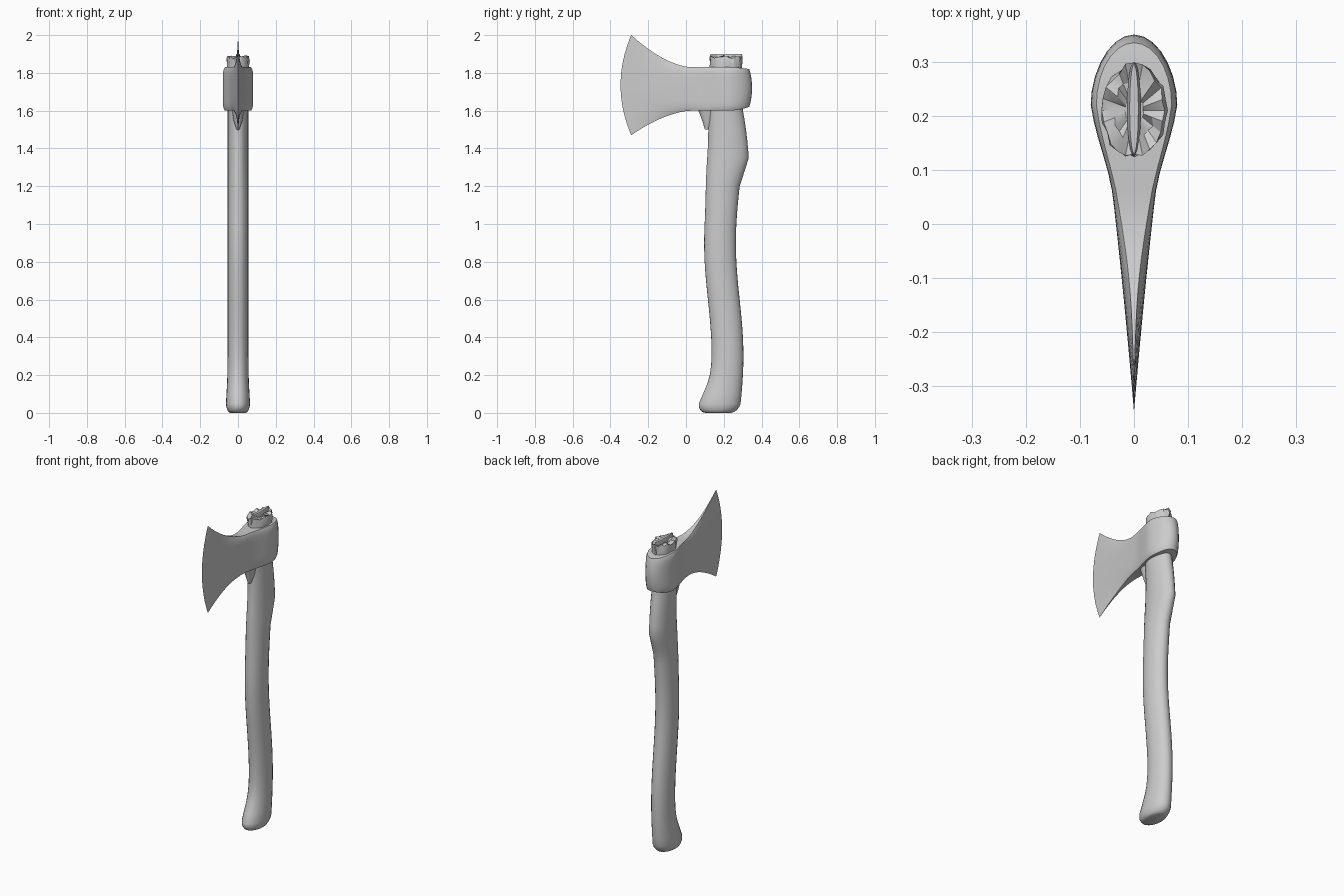
import bpy, bmesh, math, random

random.seed(4)
cube = bpy.data.objects.get("Cube")
if cube:
    bpy.data.objects.remove(cube)

shade = 0.6
grey = bpy.data.materials.new("plain grey")
grey.use_nodes = True
grey.diffuse_color = (shade, shade, shade, 1)
grey.node_tree.nodes["Principled BSDF"].inputs["Base Color"].default_value = grey.diffuse_color


def loft(name, rings, angle=40):
    """Skin a list of closed rings with equal point counts and cap both ends."""
    bm = bmesh.new()
    loops = [[bm.verts.new(point) for point in ring] for ring in rings]
    count = len(loops[0])
    for lower, upper in zip(loops, loops[1:]):
        for i in range(count):
            j = (i + 1) % count
            bm.faces.new((lower[i], lower[j], upper[j], upper[i]))
    bm.faces.new(loops[0][::-1])
    bm.faces.new(loops[-1])
    bmesh.ops.remove_doubles(bm, verts=bm.verts, dist=0.0004)
    bmesh.ops.recalc_face_normals(bm, faces=bm.faces)
    mesh = bpy.data.meshes.new(name)
    bm.to_mesh(mesh)
    bm.free()
    mesh.materials.append(grey)
    part = bpy.data.objects.new(name, mesh)
    bpy.context.collection.objects.link(part)
    bpy.ops.object.select_all(action='DESELECT')
    part.select_set(True)
    bpy.context.view_layer.objects.active = part
    bpy.ops.object.shade_smooth_by_angle(angle=math.radians(angle))


def oval(height, front, back, half_width, rough=0):
    """Horizontal oval ring, optionally roughened."""
    ring = []
    count = 24
    for i in range(count):
        turn = math.tau * i / count
        radius = 1 + random.uniform(-rough, rough)
        ring.append((half_width * radius * math.cos(turn),
                     (front + back) / 2 + (back - front) / 2 * radius * math.sin(turn),
                     height + random.uniform(-rough, rough) / 8))
    return ring


def ease(value, start, stop):
    """Smooth step from zero at start to one at stop."""
    t = min(1, max(0, (value - start) / (stop - start)))
    return t * t * (3 - 2 * t)


def handle_ring(height):
    """Wavy handle with a flared toe at the foot and a hump below the head."""
    centre = 0.2 + 0.02 * math.cos(math.tau * (height - 0.3) / 1.2)
    toe = math.exp(-(height / 0.14) ** 2)
    above = height - 1.35
    hump = max(0, 1 - abs(above) / (0.25 if above > 0 else 0.15))
    front = centre - 0.084 - 0.06 * toe - 0.018 * ease(height, 1, 1.35)
    back = centre + 0.084 + 0.034 * hump
    # Round off the foot
    inset = (back - front) / 2 * max(0, 0.4 - 2 * math.sqrt(height))
    half_width = 0.055 + 0.01 * toe - inset / 2
    return oval(height, front + inset, back - inset, half_width)


heights = [0, 0.005, 0.015, 0.03] + [step / 20 for step in range(1, 36)]
loft("handle", [handle_ring(height) for height in heights])


def end_ring(height, scale, rough):
    """Cross-section of the handle where it pokes out of the head."""
    depth = 0.083 * scale
    return oval(height, 0.21 - depth, 0.21 + depth, 0.058 * scale, rough)


# Splintered handle end, dished in the middle
loft("handle_end", [end_ring(1.75, 1, 0), end_ring(1.83, 1, 0.04),
                    end_ring(1.87, 1.03, 0.08), end_ring(1.885, 1, 0.08),
                    end_ring(1.88, 0.65, 0.1), end_ring(1.87, 0.3, 0.1)], 30)

# Wedge driven into the handle end
loft("wedge", [oval(1.8, 0.13, 0.295, 0.01), oval(1.885, 0.125, 0.3, 0.013),
               oval(1.9, 0.13, 0.295, 0.008)])

# Splinter under the head, in front of the handle
loft("splinter", [oval(1.5, 0.1, 0.125, 0.008), oval(1.55, 0.085, 0.15, 0.024),
                  oval(1.63, 0.055, 0.18, 0.036)])


def head_section(depth):
    """Upright section of the head, from the thin flared blade to the round eye."""
    flare = max(0, (0.03 - depth) / 0.32)
    rear = max(0, (depth - 0.22) / 0.115)
    top = 1.83 + 0.17 * flare ** 1.7 - 0.01 * rear ** 2
    bottom = 1.6 - 0.13 * flare ** 1.7 + 0.02 * rear ** 2
    bulge = 0.057 * flare ** 2 - 0.015 * rear ** 2
    if rear > 0:
        half_width = 0.08 * math.sqrt(max(0, 1 - rear ** 2))
    else:
        half_width = 0.115 * (depth + 0.29) + 0.021 * ease(depth, 0.05, 0.22)
    eye = ease(depth, -0.2, 0.12)
    thinning = 0.7 - 0.57 * eye
    side = []
    rows = 14
    for row in range(rows + 1):
        # Rows crowd together towards the upper and lower rims
        u = -math.cos(math.pi * row / rows)
        width = half_width * (1 - thinning * abs(u) ** (3 + 5 * eye))
        # Worn nicks along the cutting edge
        nick = random.uniform(0, 0.005) if flare == 1 and 0 < row < rows else 0
        side.append((max(width, 0.0001), depth - bulge * (1 - u * u) + nick,
                     (bottom + top) / 2 + u * (top - bottom) / 2))
    return side + [(-x, y, z) for x, y, z in reversed(side)]


# Blade sections are evenly spaced, eye sections follow its rounded back
blade = [0.03 - 0.32 * step / 10 for step in range(10, -1, -1)]
cheek = [0.03 + 0.19 * step / 6 for step in range(1, 7)]
poll = [0.22 + 0.115 * math.sin(math.pi / 2 * step / 7) for step in range(1, 8)]
loft("axe_head", [head_section(depth) for depth in blade + cheek + poll], 45)
